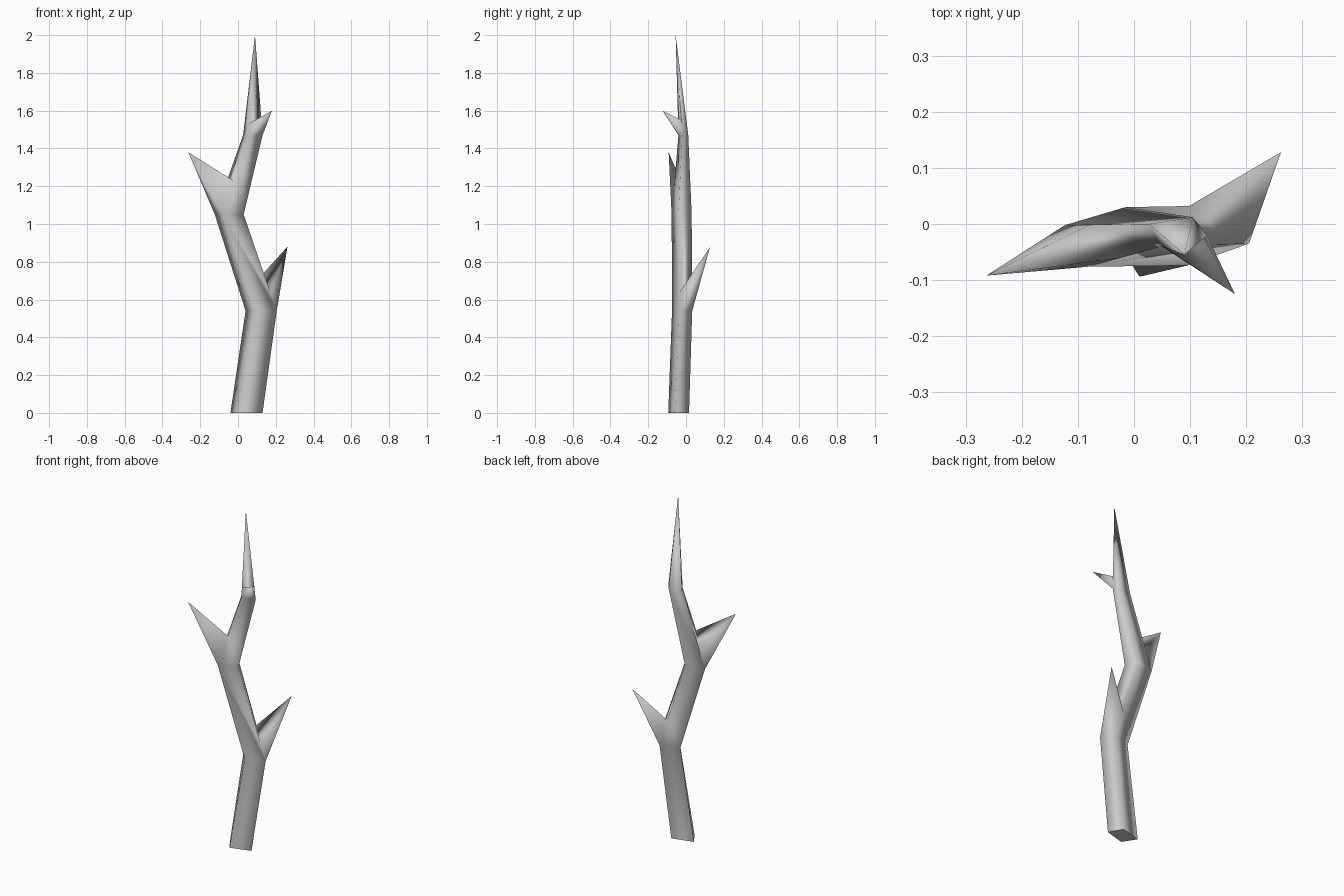
import bpy
import bmesh
from mathutils import Vector

cube = bpy.data.objects.get("Cube")
if cube:
    bpy.data.objects.remove(cube, do_unlink=True)

# Bark colour
bark = bpy.data.materials.new("bark_grey")
bark.use_nodes = True
colour = (0.6, 0.6, 0.6, 1.0)
bark.diffuse_color = colour
bark.node_tree.nodes["Principled BSDF"].inputs["Base Color"].default_value = colour

# Four-sided trunk sections: height, then corners right, back, left, front
sections = [
    (0.00, [(0.13, -0.06), (0.085, 0.016), (-0.04, -0.017), (0.01, -0.094)]),
    (0.54, [(0.205, -0.035), (0.15, 0.033), (0.04, -0.005), (0.095, -0.074)]),
    (1.05, [(0.03, -0.04), (-0.015, 0.03), (-0.123, -0.002), (-0.08, -0.076)]),
    (1.47, [(0.13, -0.02), (0.105, 0.012), (0.027, 0.0), (0.05, -0.04)]),
]
top = Vector((0.09, -0.055, 2.0))

# Twigs by section: side they grow from, tip, heights of the two upper base corners
twigs = {
    1: (0, (0.262, 0.128, 0.88), (0.635, 0.70)),
    2: (2, (-0.263, -0.092, 1.38), (1.17, 1.23)),
    3: (3, (0.18, -0.125, 1.60), (1.53, 1.55)),
}

bm = bmesh.new()
rings = [[bm.verts.new((x, y, z)) for x, y in pts] for z, pts in sections]
tip = bm.verts.new(top)
rings.append([tip] * 4)


def point_at_height(a, b, z):
    return a.co.lerp(b.co, (z - a.co.z) / (b.co.z - a.co.z))


def add_face(verts):
    bm.faces.new(list(dict.fromkeys(verts)))


# Trunk walls, with a tapered twig replacing the lower part of one wall
for level in range(4):
    low, high = rings[level], rings[level + 1]
    side, twig_tip, crotch = None, None, {}
    if level in twigs:
        side, position, heights = twigs[level]
        twig_tip = bm.verts.new(position)
        for corner, z in zip((side, (side + 1) % 4), heights):
            crotch[corner] = bm.verts.new(point_at_height(low[corner], high[corner], z))
    for i in range(4):
        j = (i + 1) % 4
        if i == side:
            base = [low[i], low[j], crotch[j], crotch[i]]
            for k in range(4):
                add_face([base[k], base[(k + 1) % 4], twig_tip])
            add_face([crotch[i], crotch[j], high[j], high[i]])
        else:
            right = [crotch[j]] if j in crotch else []
            left = [crotch[i]] if i in crotch else []
            add_face([low[i], low[j]] + right + [high[j], high[i]] + left)

# Flat cut base
cut = bm.faces.new(rings[0][::-1])
bmesh.ops.recalc_face_normals(bm, faces=bm.faces[:])
for face in bm.faces:
    face.smooth = face is not cut
for edge in cut.edges:
    edge.smooth = False

mesh = bpy.data.meshes.new("bare_branch")
bm.to_mesh(mesh)
bm.free()
mesh.materials.append(bark)
branch = bpy.data.objects.new("bare_branch", mesh)
bpy.context.collection.objects.link(branch)
